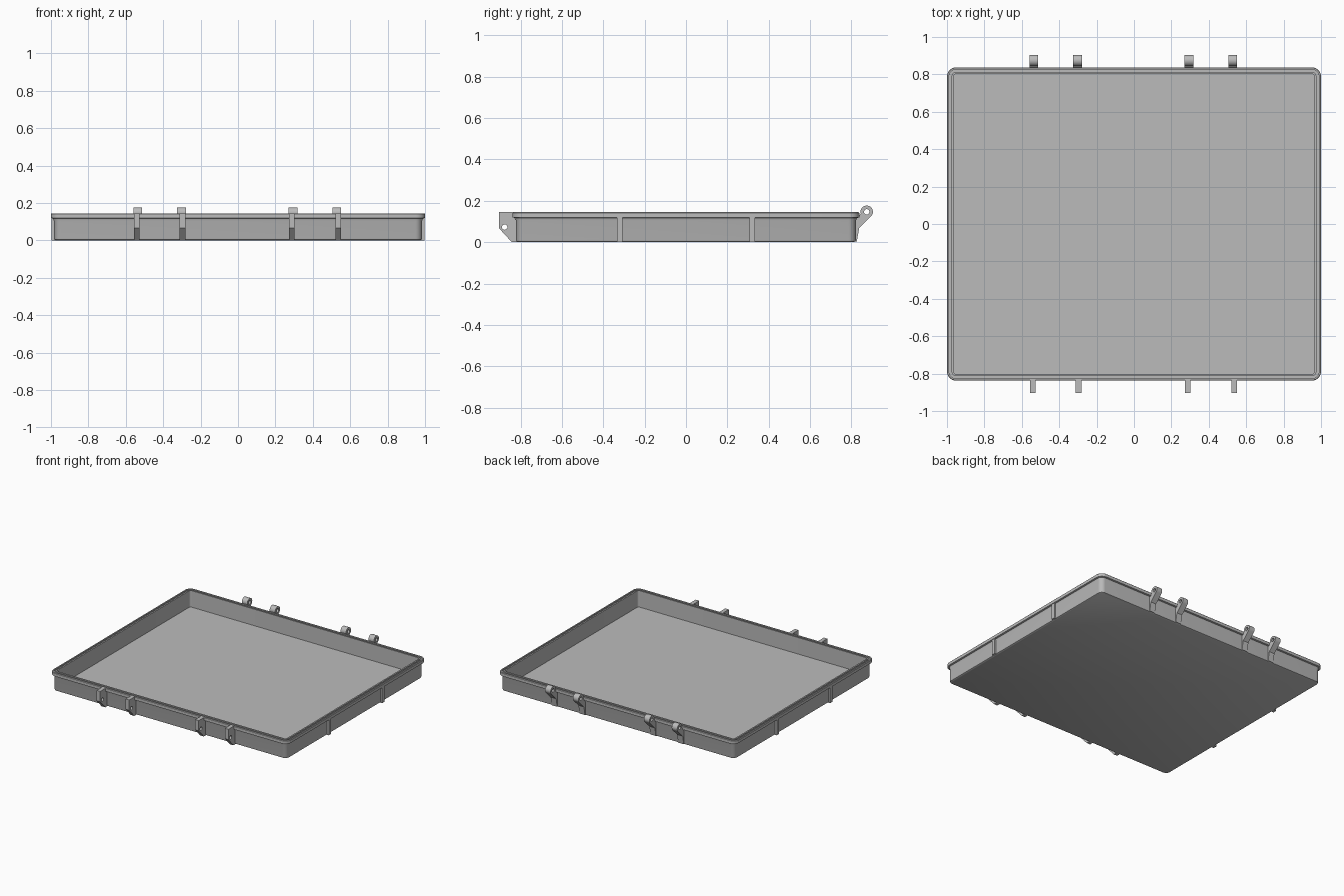
import bpy, bmesh, math
from mathutils import Vector

cube = bpy.data.objects.get("Cube")
if cube:
    bpy.data.objects.remove(cube, do_unlink=True)

HALF_X, HALF_Y, TOP = 1.0, 0.838, 0.145

grey = bpy.data.materials.new("plain_grey")
grey.use_nodes = True
colour = (0.5, 0.5, 0.5, 1)
grey.diffuse_color = colour
grey.node_tree.nodes["Principled BSDF"].inputs["Base Color"].default_value = colour


def finish(name, bm, smooth=True):
    bmesh.ops.recalc_face_normals(bm, faces=bm.faces)
    mesh = bpy.data.meshes.new(name)
    bm.to_mesh(mesh)
    bm.free()
    mesh.materials.append(grey)
    obj = bpy.data.objects.new(name, mesh)
    bpy.context.collection.objects.link(obj)
    if smooth:
        bpy.ops.object.select_all(action='DESELECT')
        obj.select_set(True)
        bpy.context.view_layer.objects.active = obj
        bpy.ops.object.shade_smooth_by_angle(angle=math.radians(30))
    return obj


def arc(cx, cy, r, start, end, n):
    angles = [math.radians(start + (end - start) * i / n) for i in range(n + 1)]
    return [(cx + r * math.cos(a), cy + r * math.sin(a)) for a in angles]


def rounded_ring(bm, inset, z, radius):
    pts = []
    for sx, sy, start in ((1, 1, 0), (-1, 1, 90), (-1, -1, 180), (1, -1, 270)):
        pts += arc(sx * (HALF_X - inset - radius), sy * (HALF_Y - inset - radius),
                   radius, start, start + 90, 8)
    return [bm.verts.new((x, y, z)) for x, y in pts]


# Tray: wall section swept around a rounded rectangle (inset, height, corner radius)
section = [
    (0.026, 0.0, 0.026), (0.019, 0.004, 0.033), (0.016, 0.012, 0.036),   # foot
    (0.016, 0.105, 0.036), (0.011, 0.117, 0.041), (0.0, 0.12, 0.05),     # under lip
    (0.0, 0.142, 0.05), (0.003, TOP, 0.047),                             # lip
    (0.011, TOP, 0.039), (0.011, 0.136, 0.039),                          # seal groove
    (0.025, 0.136, 0.025), (0.025, TOP, 0.025),
    (0.036, TOP, 0.014), (0.036, 0.02, 0.014),                           # inner wall
]
bm = bmesh.new()
rings = [rounded_ring(bm, *step) for step in section]
for low, high in zip(rings, rings[1:]):
    for i in range(len(low)):
        j = (i + 1) % len(low)
        bm.faces.new((low[i], low[j], high[j], high[i]))
bm.faces.new(rings[0])
bm.faces.new(rings[-1])
finish("tray", bm)


def pierced_plate(name, outline, hole, x, width):
    """Plate in the YZ plane with a round pin hole, thickened along x."""
    bm = bmesh.new()
    edges = []
    for loop in (outline, hole):
        verts = [bm.verts.new((x - width / 2, y, z)) for y, z in loop]
        edges += [bm.edges.new((verts[i - 1], verts[i])) for i in range(len(verts))]
    bmesh.ops.triangle_fill(bm, edges=edges, use_beauty=True)
    grown = bmesh.ops.extrude_face_region(bm, geom=bm.faces[:])
    moved = [g for g in grown["geom"] if isinstance(g, bmesh.types.BMVert)]
    bmesh.ops.translate(bm, verts=moved, vec=Vector((width, 0, 0)))
    finish(name, bm)


# Front latch lugs
lug = [(-0.832, TOP), (-0.904, TOP), (-0.904, 0.067), (-0.843, 0.001),
       (-0.814, 0.001), (-0.814, 0.1), (-0.832, 0.12)]
lug_hole = arc(-0.877, 0.073, 0.013, 0, 345, 23)
for i, x in enumerate((-0.541, -0.297, 0.288, 0.537)):
    pierced_plate(f"latch_lug_{i + 1}", lug, lug_hole, x, 0.03)

# Back hinge knuckles
knuckle = [(0.814, 0.004), (0.826, 0.004), (0.838, 0.07)]
knuckle += arc(0.874, 0.147, 0.03, -45, 200, 24)
knuckle += [(0.832, 0.125), (0.814, 0.1)]
knuckle_hole = arc(0.874, 0.147, 0.013, 0, 345, 23)
for i, x in enumerate((-0.536, -0.302, 0.294, 0.528)):
    pierced_plate(f"hinge_knuckle_{i + 1}", knuckle, knuckle_hole, x, 0.046)

# Side ribs under the lip
for side, sx in (("left", 1), ("right", -1)):
    for end, sy in (("front", -1), ("back", 1)):
        bm = bmesh.new()
        bmesh.ops.create_cube(bm, size=1)
        bmesh.ops.scale(bm, vec=(0.022, 0.028, 0.122), verts=bm.verts)
        bmesh.ops.translate(bm, vec=(sx * 0.986, sy * 0.32, 0.062), verts=bm.verts)
        finish(f"{side}_{end}_rib", bm, smooth=False)
